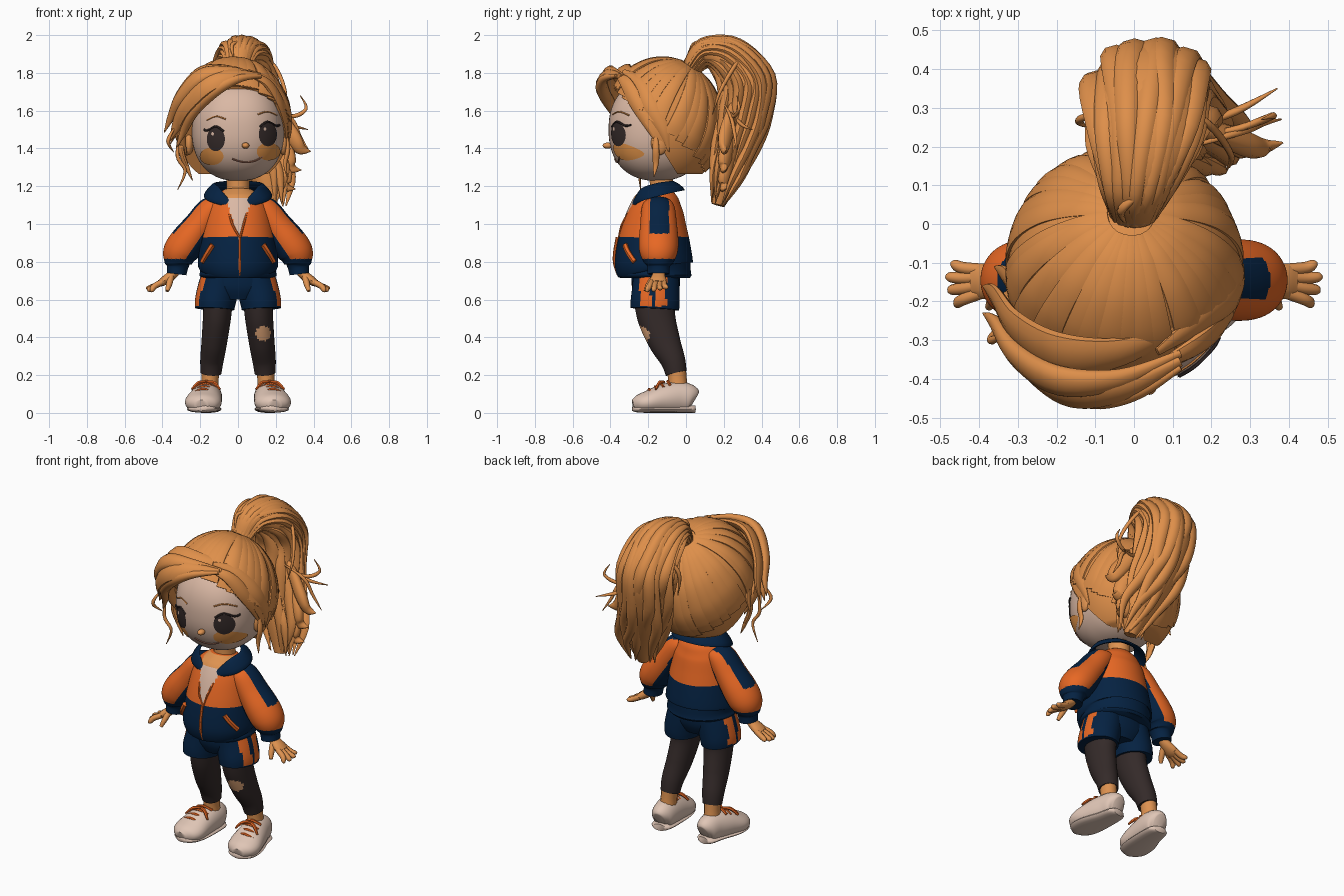
import bpy, bmesh, math, random
from mathutils import Vector, Matrix

random.seed(4)
if "Cube" in bpy.data.objects:
    bpy.data.objects.remove(bpy.data.objects["Cube"])
X, Y = Vector((1, 0, 0)), Vector((0, 1, 0))


def material(name, *rgb):
    c = [((v / 255 + 0.055) / 1.055) ** 2.4 for v in rgb] + [1]
    m = bpy.data.materials.new(name)
    m.use_nodes = True
    m.diffuse_color = c
    m.node_tree.nodes["Principled BSDF"].inputs["Base Color"].default_value = c
    return m


HAIR = material("ginger hair", 222, 143, 74)
SKIN = material("warm skin", 222, 146, 80)
FACE = material("pale face", 218, 184, 164)
BLUSH = material("cheek blush", 238, 155, 76)
KNEE = material("knee skin", 222, 164, 118)
CLOTH = material("bright orange", 232, 104, 36)
NAVY = material("navy", 4, 34, 66)
DARK = material("charcoal", 52, 42, 41)
SHOE = material("off white", 224, 198, 182)
LIP = material("lip brown", 150, 100, 80)


def finish(name, bm, mats, rule=None, closed=True):
    if closed:
        bmesh.ops.recalc_face_normals(bm, faces=bm.faces)
    bm.normal_update()
    for f in bm.faces:
        f.smooth = True
        if rule:
            f.material_index = rule(f.calc_center_median(), f.normal)
    me = bpy.data.meshes.new(name)
    bm.to_mesh(me)
    bm.free()
    for m in mats if isinstance(mats, list) else [mats]:
        me.materials.append(m)
    bpy.context.collection.objects.link(bpy.data.objects.new(name, me))


def smooth_path(pts, step):
    out = []
    for i in range(len(pts) - 1):
        p = [pts[max(0, i - 1)], pts[i], pts[i + 1], pts[min(len(pts) - 1, i + 2)]]
        for k in range(step):
            t = k / step
            out.append([0.5 * (2 * b + (c - a) * t + (2 * a - 5 * b + 4 * c - d) * t * t
                               + (3 * b - a - 3 * c + d) * t ** 3) for a, b, c, d in zip(*p)])
    return out + [list(pts[-1])]


def tube(name, pts, mats, hint=Y, around=None, sides=12, step=5, rule=None, floor=-1):
    """Loft along points (x, y, z, radius along hint, radius across)."""
    path = smooth_path(pts, step)
    pos = [Vector(p[:3]) for p in path]
    bm, rings = bmesh.new(), []
    for i, p in enumerate(pos):
        t = (pos[min(i + 1, len(pos) - 1)] - pos[max(i - 1, 0)]).normalized()
        h = p - Vector(around) if around else hint
        a = (h - t * h.dot(t)).normalized()
        b = t.cross(a)
        ring = []
        for k in range(sides):
            w = math.tau * k / sides
            v = p + a * math.cos(w) * max(path[i][3], .001) + b * math.sin(w) * max(path[i][4], .001)
            ring.append(bm.verts.new((v.x, v.y, max(v.z, floor))))
        rings.append(ring)
    for r, q in zip(rings, rings[1:]):
        for k in range(sides):
            bm.faces.new((r[k], r[k - 1], q[k - 1], q[k]))
    bm.faces.new(rings[0])
    bm.faces.new(rings[-1][::-1])
    finish(name, bm, mats, rule)


def ball(name, centre, radii, mat, cuts=(), power=2):
    bm = bmesh.new()
    bmesh.ops.create_uvsphere(bm, u_segments=64, v_segments=40, radius=1)
    for v in bm.verts:
        v.co /= sum(abs(c) ** power for c in v.co) ** (1 / power)
    bm.transform(Matrix.Translation(centre) @ Matrix.Diagonal((*radii, 1)))
    for co, no in cuts:
        bmesh.ops.bisect_plane(bm, geom=bm.verts[:] + bm.edges[:] + bm.faces[:],
                               plane_co=co, plane_no=no, clear_outer=True)
        bmesh.ops.holes_fill(bm, edges=[e for e in bm.edges if e.is_boundary], sides=0)
    finish(name, bm, mat)


def line(name, pts, r, mat):
    tube(name, [(*p, r, r) for p in pts], mat, around=(0, -.1, 1.2), sides=6)


# Head, ears, nose
FC, FR, FP = Vector((0, -.15, 1.5)), (.245, .26, .272), 2.3
ball("head", FC, FR, FACE, power=FP)
ball("nose", (.04, -.415, 1.415), (.02, .026, .016), SKIN)
for s, side in ((1, "left"), (-1, "right")):
    ball(side + "_ear", (s * .25 - .01, -.14, 1.43), (.025, .045, .065), SKIN)


def on_face(x, z, lift=1.012):
    u, v = abs(x - FC.x) / FR[0], abs(z - FC.z) / FR[2]
    depth = FR[1] * max(0, 1 - u ** FP - v ** FP) ** (1 / FP)
    return FC + Vector((x - FC.x, -depth, z - FC.z)) * lift


def face_plate(name, cx, cz, rx, rz, mat, lift):
    bm = bmesh.new()
    rings = [[bm.verts.new(on_face(cx + rx * k / 6 * math.cos(math.tau * i / 32),
                                   cz + rz * k / 6 * math.sin(math.tau * i / 32), lift))
              for i in range(32)] for k in range(1, 7)]
    bm.faces.new(rings[0])
    for r, q in zip(rings, rings[1:]):
        for i in range(32):
            bm.faces.new((r[i - 1], q[i - 1], q[i], r[i]))
    bm.normal_update()
    bmesh.ops.reverse_faces(bm, faces=[f for f in bm.faces if f.normal.y > 0])
    finish(name, bm, mat, closed=False)


# Painted face details
for side, s, ex, ez, cx in (("left", 1, .155, 1.475, .16), ("right", -1, -.115, 1.45, -.138)):
    face_plate(side + "_eye", ex, ez, .047, .062, DARK, 1.02)
    face_plate(side + "_eye_glint", ex - .016, ez + .028, .007, .009, FACE, 1.028)
    face_plate(side + "_cheek", cx, ez - .09, .062, .046, BLUSH, 1.014)
    line(side + "_lash", [on_face(ex + s * d, ez + h) for d, h in ((-.04, .04), (0, .066), (.045, .045), (.062, .05))],
         .006, DARK)
    line(side + "_brow", [on_face(ex + s * d, ez + h, 1.004) for d, h in ((-.05, .105), (0, .12), (.05, .1))], .004, HAIR)
line("mouth", [on_face(x, z, 1.004) for x, z in ((-.03, 1.345), (.03, 1.328), (.09, 1.335), (.13, 1.36))], .005, LIP)

# Hair cap, cut along the hairline, behind the jaw and at the nape
HC, HR = Vector((-.025, -.12, 1.53)), (.3, .315, .35)
ball("hair_cap", HC, HR, HAIR, [((0, -.17, 1.42), (0, -.857, -.514)), ((0, -.13, 1.4), (0, -.85, -.53)),
                                ((0, 0, 1.265), (0, 0, -1))])

# Combed ridges gathering at the ponytail
knot = Vector((.06, .46, .88)).normalized()
for i in range(30):
    t = math.tau * (i + random.uniform(-.4, .4)) / 30
    v = -.07 + .65 * math.cos(t)
    c = math.sqrt(1 - v * v)
    start, pts = Vector((math.sin(t) * c, -math.cos(t) * c, v)), []
    high = random.uniform(.003, .008)
    for k in range(6):
        d = start.lerp(knot, k / 6).normalized()
        p = HC + Vector([a * b for a, b in zip(d, HR)])
        pts.append((*p, .006 + high * math.sin(math.pi * min(1, k / 5 + .1)), .055 - .007 * k))
    tube("combed_lock", pts, HAIR, around=HC, sides=10, step=6)


def lock(name, pts, thick, width):
    """Tapered flat lock that hugs the head."""
    n = len(pts) - 1
    taper = [min(1, .2 + 2 * k / n) * (1 - (k / n) ** 3) for k in range(n + 1)]
    tube(name, [(*p, thick * w + .002, width * w + .002) for p, w in zip(pts, taper)], HAIR,
         around=(0, -.1, 1.52), sides=10, step=6)


# Swept fringe and side locks
sweep = [(.12, -.355, 1.785), (-.02, -.42, 1.785), (-.16, -.425, 1.74), (-.27, -.36, 1.63),
         (-.325, -.28, 1.52), (-.36, -.25, 1.44)]
for j, (dx, dy, dz, w) in enumerate(((0, 0, 0, .07), (.035, -.015, -.035, .035), (-.03, .02, .045, .05),
                                     (-.03, .09, .05, .07), (0, .14, -.02, .06))):
    lock("fringe_lock", [(x + dx * min(1, k / 2), y + dy, z + dz * min(1, k / 2))
                         for k, (x, y, z) in enumerate(sweep)], .04 - .004 * j, w)
lock("right_side_lock", [(-.2, -.34, 1.74), (-.28, -.28, 1.63), (-.31, -.23, 1.53), (-.3, -.2, 1.44), (-.27, -.18, 1.36)],
     .035, .06)
lock("left_fringe", [(.06, -.365, 1.79), (.15, -.32, 1.75), (.215, -.265, 1.65), (.25, -.2, 1.53), (.255, -.15, 1.42)],
     .022, .045)
lock("left_fringe_back", [(.06, -.33, 1.81), (.17, -.25, 1.75), (.25, -.19, 1.63), (.27, -.12, 1.5), (.25, -.09, 1.38)],
     .022, .05)
lock("left_sideburn", [(.25, -.16, 1.5), (.265, -.16, 1.4), (.25, -.16, 1.32), (.26, -.17, 1.25)], .012, .02)
lock("right_sideburn", [(-.28, -.2, 1.52), (-.3, -.2, 1.4), (-.27, -.19, 1.3), (-.24, -.19, 1.23)], .014, .025)

# Ponytail body with wavy locks wrapped round it
tail = [(0, .03, 1.83, .06, .05), (.01, .1, 1.905, .09, .075), (.03, .22, 1.88, .14, .115), (.04, .32, 1.75, .155, .15),
        (.06, .305, 1.58, .145, .14), (.1, .265, 1.42, .125, .115), (.15, .215, 1.26, .095, .085),
        (.17, .17, 1.1, .035, .035)]
tube("ponytail", tail, HAIR, hint=X, sides=24, step=6)
for i in range(20):
    ang = math.tau * i / 20
    drift = random.uniform(-.025, .035)
    pts = []
    for k, (x, y, z, a, b) in enumerate(tail):
        t = Vector(tail[min(k + 1, 7)][:3]) - Vector(tail[max(k - 1, 0)][:3])
        n = t.cross(X).normalized()
        wave = min(.022, .005 * k) * math.sin(k * 1.7 + i * 2.3)
        p = Vector((x, y, z)) + X * (math.cos(ang) * a * .86 + wave + drift * max(0, k - 3) / 2)
        p += n * (math.sin(ang) * b * .88 + wave / 3)
        r = (.014, .022, .032, .042, .04, .036, .026, .003)[k]
        pts.append((*p, r, r * .7))
    tube("ponytail_lock", pts[:random.choice((7, 8, 8))], HAIR, hint=X, sides=8)
for dx, dz in ((0, 0), (-.05, -.1), (-.08, -.2)):
    lock("flicked_lock", [(.1, .27, 1.68 + dz), (.2, .24, 1.58 + dz), (.28 + dx / 2, .21, 1.47 + dz),
                          (.33 + dx, .2, 1.4 + dz), (.385 + dx, .21, 1.385 + dz)], .035, .055)

# Loose wisps
for pts in ([(-.31, -.25, 1.5), (-.32, -.26, 1.36), (-.28, -.25, 1.28), (-.32, -.24, 1.18)],
            [(-.33, -.28, 1.52), (-.37, -.3, 1.44), (-.34, -.25, 1.38)],
            [(.15, .22, 1.62), (.28, .25, 1.57), (.36, .28, 1.61), (.33, .27, 1.68)],
            [(.15, .2, 1.64), (.28, .24, 1.56), (.33, .26, 1.46), (.38, .27, 1.38)],
            [(.12, .24, 1.6), (.26, .29, 1.53), (.37, .35, 1.5)],
            [(.05, .1, 1.97), (-.03, .04, 1.95), (-.02, 0, 1.87)],
            [(.1, .3, 1.88), (.19, .26, 1.84), (.25, .18, 1.7), (.24, .14, 1.58)],
            [(-.06, .3, 1.85), (-.14, .27, 1.75), (-.12, .25, 1.6)]):
    lock("hair_wisp", pts, .009, .011)

# Neck
tube("neck", [(0, -.13, 1.08, .075, .075), (0, -.13, 1.18, .062, .062), (0, -.13, 1.3, .065, .065)], SKIN, sides=20)


# Jacket torso: orange yoke, navy base, open neck showing the shirt
def torso_rule(c, n):
    if n.y < .2 and c.y < -.15 and abs(c.x - .005) < .32 * (c.z - .92):
        return 2 if c.z < 1.14 else 3
    return 0 if c.z > .93 else 1


tube("jacket_body", [(0, -.165, .715, .19, .185), (0, -.165, .73, .205, .195), (0, -.165, .755, .2, .19),
                     (0, -.17, .79, .213, .207), (0, -.17, .9, .2, .192), (0, -.165, 1, .182, .168),
                     (0, -.155, 1.09, .16, .14), (0, -.145, 1.145, .125, .11), (0, -.14, 1.18, .075, .075)],
     [CLOTH, NAVY, FACE, SKIN], hint=X, sides=96, step=8, rule=torso_rule)
line("zip", [(.01, -.364, .93), (.01, -.378, .85), (.01, -.378, .79), (.01, -.358, .73)], .008, CLOTH)
for s, side in ((1, "left"), (-1, "right")):
    line(side + "_zip_edge", [(.01 + s * .002, -.355, .93), (s * .03, -.338, 1), (s * .055, -.285, 1.09),
                              (s * .075, -.245, 1.14)], .006, CLOTH)
    line(side + "_pocket", [(s * .135, -.322, .89), (s * .16, -.306, .85), (s * .188, -.272, .8)], .015, CLOTH)
tube("collar", [(s * x, y, z, .01, h) for s, x, y, z, h in (
    (-1, .055, -.275, 1.11, .02), (-1, .125, -.235, 1.155, .045), (-1, .15, -.14, 1.185, .045),
    (-1, .085, -.06, 1.2, .042), (1, 0, -.042, 1.203, .042), (1, .085, -.06, 1.2, .042),
    (1, .15, -.14, 1.185, .045), (1, .125, -.235, 1.155, .045), (1, .055, -.275, 1.11, .02))],
     NAVY, around=(0, -.15, 1.05))


# Limbs, mirrored
def sleeve_rule(c, n):
    x = abs(c.x)
    stripe = c.z > .95 and abs(c.y + .14) < .05 and n.z > 0
    return 1 if stripe or c.z < .815 or c.z < .93 - (x - .2) * 1.6 else 0


def shorts_rule(c, n):
    return 1 if abs(n.x) > .6 and abs(c.x) > .15 and .012 < abs(c.y + .175) < .07 and c.z > .565 else 0


for s, side in ((1, "left"), (-1, "right")):
    def limb(name, pts, mats, **kw):
        tube(side + "_" + name, [(s * p[0], *p[1:]) for p in pts], mats, **kw)

    limb("sleeve", [(.1, -.15, 1.1, .08, .05), (.145, -.147, 1.07, .09, .075), (.205, -.145, .99, .098, .083),
                    (.265, -.145, .91, .105, .093), (.305, -.145, .85, .1, .092), (.318, -.145, .8, .08, .075),
                    (.32, -.145, .775, .06, .058), (.325, -.145, .735, .058, .052)],
         [CLOTH, NAVY], sides=64, step=12, rule=sleeve_rule)
    limb("palm", [(.32, -.145, .77, .03, .028), (.35, -.145, .73, .035, .026), (.39, -.148, .7, .046, .024),
                  (.415, -.15, .685, .04, .018)], SKIN)
    for y, x, z in ((-.105, .472, .66), (-.137, .484, .654), (-.17, .48, .647), (-.205, .465, .645)):
        limb("finger", [(.395, -.148 + (y + .155) * .6, .695, .016, .016), (.44, y * .8 - .03, .672, .016, .016),
                        (x - .008, y, z + .005, .013, .013), (x, y, z, .004, .004)], SKIN, sides=8)
    limb("thumb", [(.355, -.165, .72, .018, .018), (.365, -.195, .68, .017, .016), (.375, -.215, .645, .01, .01)],
         SKIN, sides=8)
    limb("shorts_leg", [(.095, -.16, .72, .1, .12), (.105, -.16, .66, .108, .125), (.12, -.163, .59, .108, .13),
                        (.123, -.165, .55, .104, .128)], [NAVY, CLOTH], hint=X, sides=48, step=6, rule=shorts_rule)
    limb("legging", [(.105, -.165, .6, .078, .112), (.112, -.155, .5, .074, .1), (.125, -.115, .38, .068, .085),
                     (.138, -.07, .28, .062, .066), (.143, -.052, .21, .055, .056)], [DARK, KNEE], hint=X, sides=48, step=14,
         rule=lambda c, n: int(c.y < -.14 and math.hypot(c.x - .133, c.z - .42) < .04))
    limb("ankle", [(.145, -.05, .23, .048, .05), (.148, -.045, .17, .045, .05), (.15, -.04, .1, .05, .055)], SKIN, hint=X)
    limb("shoe", [(.15, .042, .065, .035, .05), (.152, .02, .075, .062, .075), (.158, -.04, .08, .075, .085),
                  (.172, -.12, .072, .088, .08), (.185, -.2, .056, .097, .062), (.192, -.25, .048, .078, .048),
                  (.195, -.28, .042, .035, .028)], SHOE, hint=X, sides=24, floor=.01)
    limb("sole", [(.15, .047, .02, .04, .02), (.153, .02, .02, .062, .02), (.16, -.06, .02, .074, .02),
                  (.18, -.17, .02, .09, .02), (.19, -.25, .022, .074, .02), (.195, -.28, .028, .03, .018)],
         SHOE, hint=X, sides=16, floor=0)
    for k in range(4):
        y, z, x = -.085 - .033 * k, .167 - .014 * k, .166 + .006 * k
        limb("lace", [(x - .05, y, z - .018, .008, .008), (x, y - .012, z, .008, .008), (x + .05, y, z - .018, .008, .008)],
             CLOTH, sides=6)
    for d in (-1, 1):
        limb("lace_bow", [(.168, -.115, .163, .007, .007), (.168 + d * .04, -.14, .16, .01, .01),
                          (.17 + d * .075, -.16, .125, .006, .006)], CLOTH, sides=6)
tube("shorts_waist", [(0, -.16, .74, .18, .13), (0, -.16, .66, .195, .125), (0, -.16, .6, .12, .1)], NAVY, hint=X, sides=32)

# Smooth shading with crisp edges
bpy.ops.object.select_all(action="DESELECT")
for ob in bpy.context.scene.objects:
    if ob.type == "MESH":
        ob.select_set(True)
        bpy.context.view_layer.objects.active = ob
bpy.ops.object.shade_smooth_by_angle(angle=math.radians(50))
